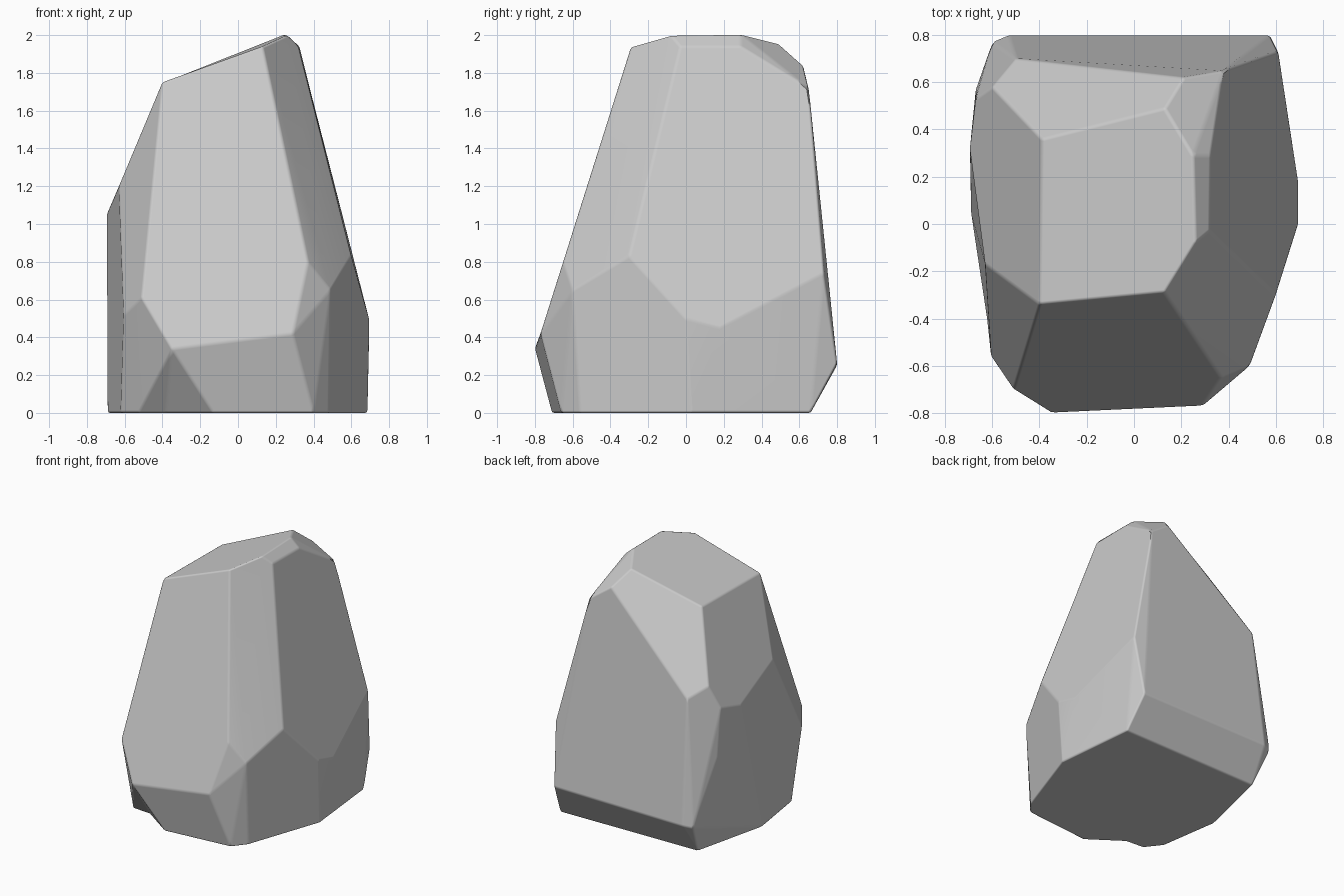
import bpy, bmesh
from math import radians
from mathutils import Vector

if "Cube" in bpy.data.objects:
    bpy.data.objects.remove(bpy.data.objects["Cube"])

# Corner points of the chiselled boulder, grouped from ground to crown
base = [(-.62, -.41), (-.69, .05), (-.55, .64), (.62, .66), (.685, .03),
        (.48, -.56), (.40, -.66), (-.13, -.71), (-.53, -.525)]
skirt = [(-.53, .80, .25), (-.60, .77, .24), (.575, .80, .26),
         (-.35, -.80, .34), (.29, -.77, .42), (.695, .18, .45), (.695, 0, .50)]
waist = [(-.605, -.56, .52), (-.51, -.70, .61), (.37, -.65, .80),
         (.49, -.60, .65), (.60, -.30, .83), (.61, .73, .74), (-.67, .57, .74)]
shoulder = [(-.695, .32, 1.05), (-.67, .53, 1.10), (-.63, -.17, 1.20),
            (-.50, .70, 1.19), (-.60, .58, 1.27)]
crown = [(-.40, -.34, 1.75), (-.39, .36, 1.75), (.13, -.29, 1.94),
         (.13, .49, 1.955), (.21, .62, 1.84), (.38, .65, 1.72),
         (.26, -.08, 2.0), (.32, -.03, 1.94), (.325, .29, 1.94), (.25, .29, 2.005)]

bm = bmesh.new()
for p in [(x, y, 0) for x, y in base] + skirt + waist + shoulder + crown:
    bm.verts.new(p)
hull = bmesh.ops.convex_hull(bm, input=bm.verts[:])
loose = [v for v in bm.verts if not v.link_faces]
bmesh.ops.delete(bm, geom=loose, context='VERTS')
bmesh.ops.dissolve_limit(bm, angle_limit=radians(5), verts=bm.verts[:], edges=bm.edges[:])


def nearest(*p):
    return min(bm.verts, key=lambda v: (v.co - Vector(p)).length)


# Small chipped notch under the front left corner
a, b, tip = nearest(-.13, -.71, 0), nearest(-.53, -.525, 0), nearest(-.35, -.80, .34)
edge = bm.edges.get((a, b))
if edge:
    _, mid = bmesh.utils.edge_split(edge, a, .5)
    bmesh.ops.connect_verts(bm, verts=[mid, tip])
    mid.co = (-.38, -.535, 0)

bmesh.ops.recalc_face_normals(bm, faces=bm.faces[:])
for f in bm.faces:
    f.smooth = True
mesh = bpy.data.meshes.new("boulder")
bm.to_mesh(mesh)
bm.free()
boulder = bpy.data.objects.new("boulder", mesh)
bpy.context.collection.objects.link(boulder)

# Slightly worn edges between flat facets
bev = boulder.modifiers.new("worn_edges", 'BEVEL')
bev.width = .012
bev.segments = 2
bev.limit_method = 'ANGLE'
bev.angle_limit = radians(8)
bev.harden_normals = True
